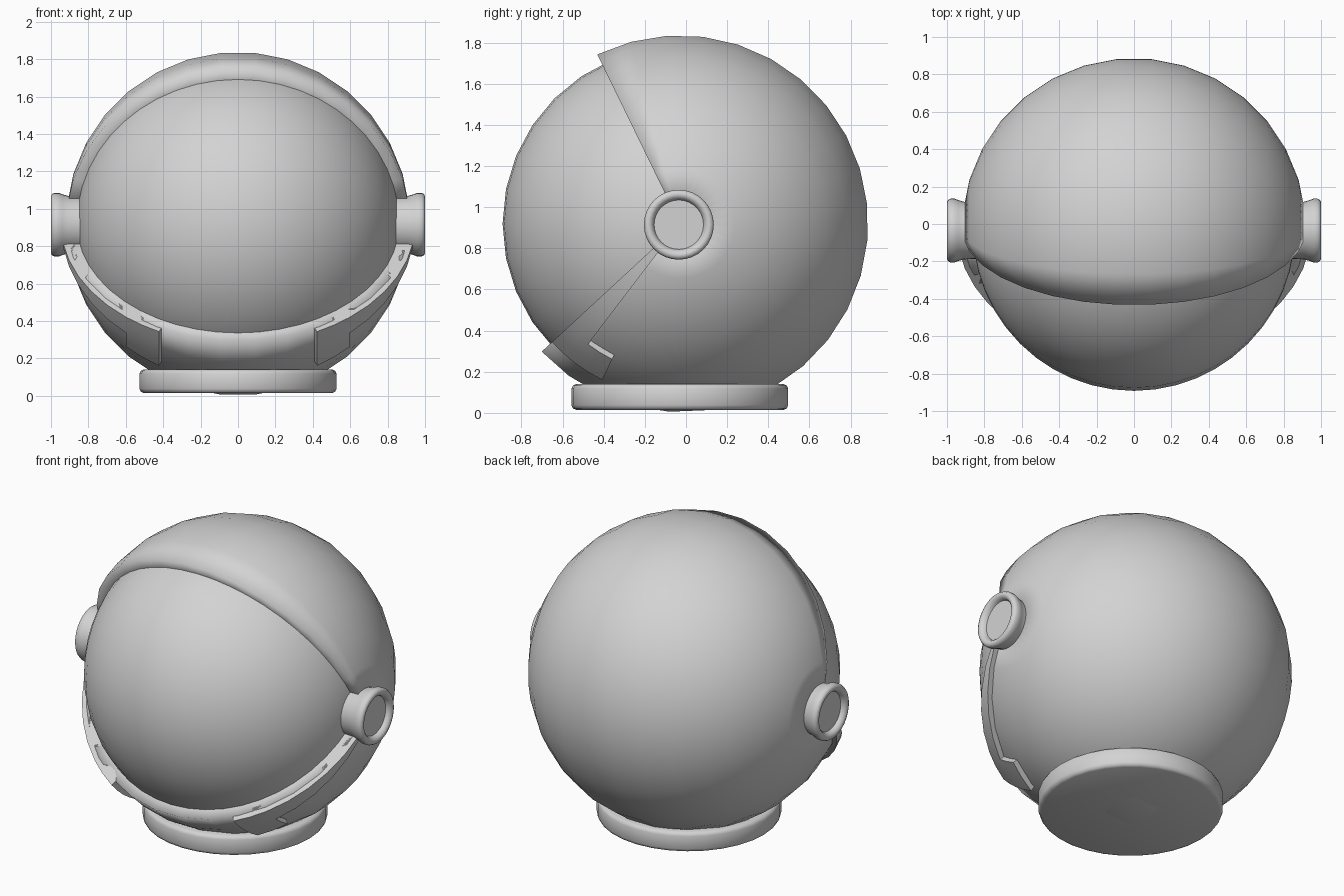
import bpy, bmesh
from math import sin, cos, radians, pi
from mathutils import Vector, Matrix

old = bpy.data.objects.get("Cube")
if old:
    bpy.data.objects.remove(old, do_unlink=True)

CENTER = Vector((0, -0.03, 0.92))
SHELL_R, VISOR_R, BAND_R = 0.92, 0.862, 0.948
TOP_EDGE, LOW_EDGE = 26, 132.8      # opening, degrees forward from straight up

grey = bpy.data.materials.new("plain grey")
grey.diffuse_color = (0.65, 0.65, 0.65, 1)
grey.use_nodes = True
bsdf = next(n for n in grey.node_tree.nodes if n.type == 'BSDF_PRINCIPLED')
bsdf.inputs["Base Color"].default_value = (0.65, 0.65, 0.65, 1)
bsdf.inputs["Roughness"].default_value = 0.6


def finish(name, bm, sharp=None):
    """Turn a bmesh into a smooth object, optionally keeping sharp edges."""
    bmesh.ops.recalc_face_normals(bm, faces=bm.faces)
    mesh = bpy.data.meshes.new(name)
    bm.to_mesh(mesh)
    bm.free()
    mesh.materials.append(grey)
    obj = bpy.data.objects.new(name, mesh)
    bpy.context.collection.objects.link(obj)
    bpy.ops.object.select_all(action='DESELECT')
    obj.select_set(True)
    bpy.context.view_layer.objects.active = obj
    if sharp:
        bpy.ops.object.shade_smooth_by_angle(angle=radians(sharp))
    else:
        bpy.ops.object.shade_smooth()
    return obj


def steps(a, b, n):
    return [a + (b - a) * i / n for i in range(n + 1)]


def patch(name, r, r_in, thetas, turns, keep=lambda t, a: True, sharp=None):
    """Thick piece of a sphere: theta from the side axis, turn around it."""
    bm = bmesh.new()
    grid = [[bm.verts.new(r * Vector((cos(t), -sin(t) * sin(a), sin(t) * cos(a))))
             for a in map(radians, turns)] for t in map(radians, thetas)]
    for i in range(len(thetas) - 1):
        for j in range(len(turns) - 1):
            if keep((thetas[i] + thetas[i + 1]) / 2, (turns[j] + turns[j + 1]) / 2):
                bm.faces.new((grid[i][j], grid[i + 1][j],
                              grid[i + 1][j + 1], grid[i][j + 1]))
    bmesh.ops.delete(bm, geom=[v for v in bm.verts if not v.link_faces],
                     context='VERTS')
    # Pull the border inward to form the edge walls
    border = [e for e in bm.edges if e.is_boundary]
    new = bmesh.ops.extrude_edge_only(bm, edges=border)["geom"]
    for v in new:
        if isinstance(v, bmesh.types.BMVert):
            v.co *= r_in / r
    bmesh.ops.translate(bm, verts=bm.verts, vec=CENTER)
    return finish(name, bm, sharp)


def lathe(name, profile, matrix, sharp, count=32):
    """Spin (radius, height) points around the local z axis."""
    bm = bmesh.new()
    verts = [bm.verts.new((r, 0, h)) for r, h in profile]
    edges = [bm.edges.new(pair) for pair in zip(verts, verts[1:])]
    bmesh.ops.spin(bm, geom=verts + edges, cent=(0, 0, 0), axis=(0, 0, 1),
                   angle=2 * pi, steps=count)
    bmesh.ops.remove_doubles(bm, verts=bm.verts, dist=0.0005)
    bm.transform(matrix)
    return finish(name, bm, sharp)


# Visor ball
bm = bmesh.new()
bmesh.ops.create_uvsphere(bm, u_segments=32, v_segments=24, radius=VISOR_R)
bm.transform(Matrix.Translation(CENTER) @ Matrix.Rotation(pi / 2, 4, 'Y'))
finish("visor", bm)

# Outer shell, wrapping from the brow over the back to the chin
patch("helmet_shell", SHELL_R, 0.845, steps(5.625, 174.375, 15),
      steps(TOP_EDGE, LOW_EDGE - 360, 23))

# Raised jaw bands, each widening into a tab near the chin
TAB_START, BAND_LOW, TAB_LOW = 51, 142.7, 153.5
thetas = steps(9, TAB_START, 5) + [57, 63.5]
turns = [LOW_EDGE, 137.7, BAND_LOW, 148, TAB_LOW]
for side, mirrored in (("left", False), ("right", True)):
    angles = [180 - t for t in thetas] if mirrored else thetas
    patch(side + "_jaw_band", BAND_R, 0.845, angles, turns,
          lambda t, a: a < BAND_LOW or abs(90 - t) < 90 - TAB_START, sharp=50)

# Side hubs with a rounded rim and a shallow recess
hub = [(0.15, 0.80), (0.154, 0.91), (0.163, 0.94), (0.17, 0.958), (0.17, 0.982),
       (0.163, 0.995), (0.15, 1.0), (0.137, 0.997), (0.125, 0.985),
       (0.12, 0.968), (0, 0.968)]
for side, sign in (("left", 1), ("right", -1)):
    place = Matrix.Translation((0, -0.035, 0.915)) @ Matrix.Rotation(sign * pi / 2, 4, 'Y')
    lathe(side + "_hub", hub, place, 50)

# Neck ring
ring = [(0, 0.015), (0.505, 0.015), (0.52, 0.022), (0.527, 0.038),
        (0.527, 0.118), (0.52, 0.133), (0.505, 0.14), (0.3, 0.14)]
lathe("neck_ring", ring, Matrix.Translation((0, -0.03, 0)), 60)
